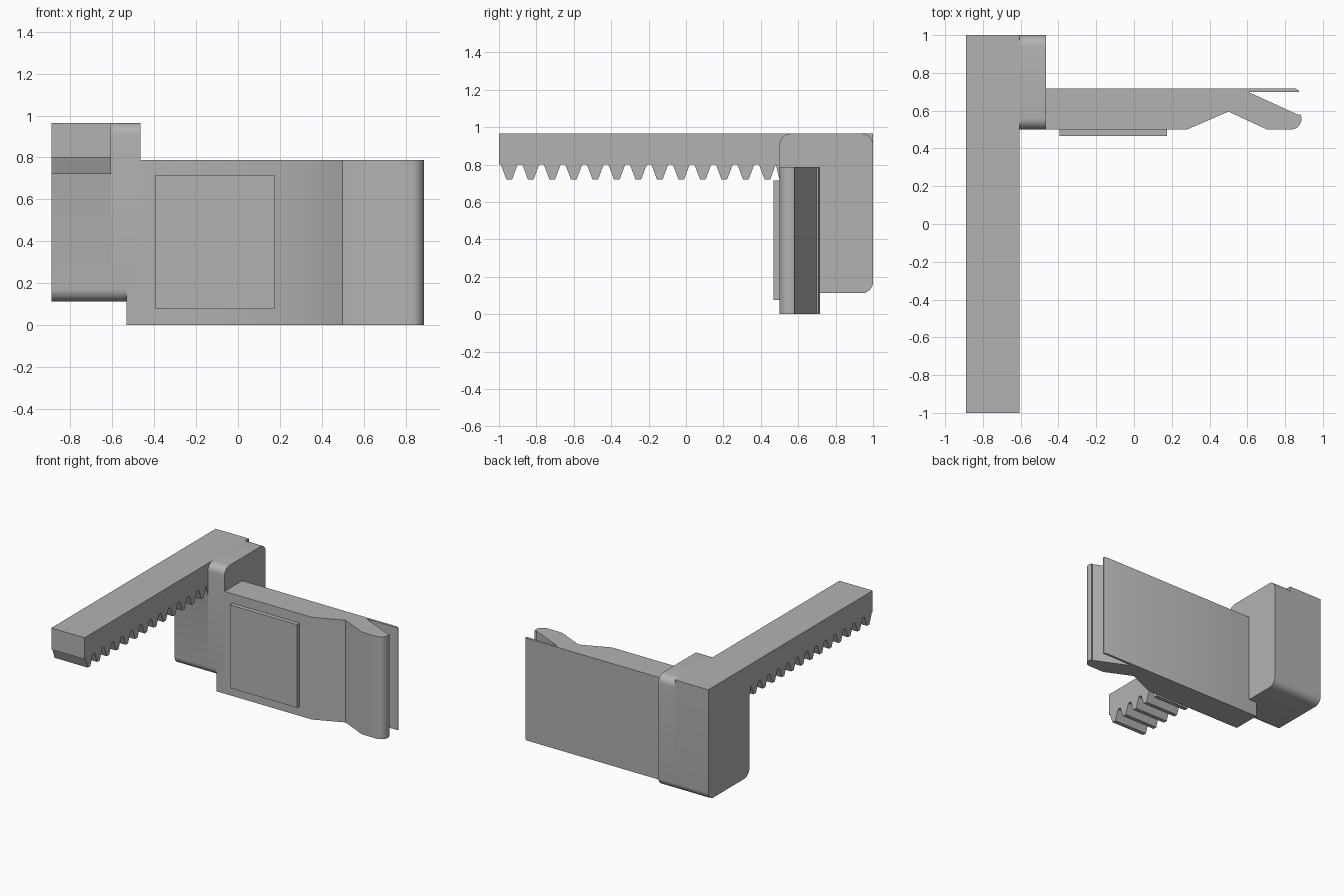
import bpy, bmesh, math
from mathutils import Vector

cube = bpy.data.objects.get("Cube")
if cube:
    bpy.data.objects.remove(cube, do_unlink=True)

GREY = (0.45, 0.45, 0.45, 1)
mat = bpy.data.materials.new("plain grey")
mat.use_nodes = True
mat.diffuse_color = GREY
mat.node_tree.nodes["Principled BSDF"].inputs["Base Color"].default_value = GREY


def arc(cx, cy, r, start, end, steps=8):
    """Points along an arc, angles in degrees."""
    angles = [math.radians(start + (end - start) * i / steps) for i in range(steps + 1)]
    return [(cx + r * math.cos(a), cy + r * math.sin(a)) for a in angles]


def extrude(name, profile, axis, low, high):
    """Extrude a closed profile: (y, z) along x, or (x, y) along z."""
    place = (lambda p: (low, *p)) if axis == "x" else (lambda p: (*p, low))
    shift = Vector((high - low, 0, 0)) if axis == "x" else Vector((0, 0, high - low))
    bm = bmesh.new()
    face = bm.faces.new([bm.verts.new(place(p)) for p in profile])
    result = bmesh.ops.extrude_face_region(bm, geom=[face])
    moved = [v for v in result["geom"] if isinstance(v, bmesh.types.BMVert)]
    bmesh.ops.translate(bm, verts=moved, vec=shift)
    bmesh.ops.recalc_face_normals(bm, faces=bm.faces)
    mesh = bpy.data.meshes.new(name)
    bm.to_mesh(mesh)
    bm.free()
    mesh.materials.append(mat)
    obj = bpy.data.objects.new(name, mesh)
    bpy.context.collection.objects.link(obj)
    bpy.ops.object.select_all(action="DESELECT")
    obj.select_set(True)
    bpy.context.view_layer.objects.active = obj
    bpy.ops.object.shade_smooth_by_angle(angle=math.radians(30))
    return obj


def rectangle(x0, x1, y0, y1):
    return [(x0, y0), (x1, y0), (x1, y1), (x0, y1)]


LEFT, STEP, HUB = -0.89, -0.607, -0.465
TOP, ROOT, TIP, BASE = 0.965, 0.80, 0.72, 0.112
FRONT, BACK, R = 0.50, 1.0, 0.06

# Rounded lower corners shared by the rack upright and the hub
lower = (arc(FRONT + R, BASE + R, R, 180, 270)
         + arc(BACK - R, BASE + R, R, 270, 360))

# Toothed rack and its upright in one side profile
teeth = []
for i in range(13):
    c = -0.945 + 0.115 * i
    teeth += [(c - 0.045, ROOT), (c - 0.015, TIP), (c + 0.015, TIP), (c + 0.045, ROOT)]
rack = [(-1, TOP), (-1, ROOT)] + teeth + [(FRONT - 0.02, ROOT), (FRONT, TIP)]
extrude("toothed_rack", rack + lower + [(BACK, TOP)], "x", LEFT, STEP)

# Hub with all four corners rounded
hub = (lower + arc(BACK - R, TOP - R, R, 0, 90)
       + arc(FRONT + R, TOP - R, R, 90, 180))
extrude("hub", hub, "x", STEP, HUB)

# Clip arm with a bent nose and a thin spring flap behind it
arm = ([(HUB, FRONT), (0.28, FRONT), (0.5, 0.595), (0.705, FRONT)]
       + arc(0.83, 0.557, 0.057, -90, 25)
       + [(0.87, 0.578), (0.605, 0.699), (0.875, 0.699)]
       + [(0.872, 0.708), (0.855, 0.717), (HUB, 0.717)])
extrude("clip_arm", arm, "z", 0, 0.787)

# Arm foot tucked under the hub
extrude("arm_foot", rectangle(-0.532, HUB, FRONT, 0.717), "z", 0, BASE + R)

# Raised square pad on the front of the arm
extrude("front_pad", rectangle(-0.395, 0.175, 0.467, FRONT), "z", 0.075, 0.715)
